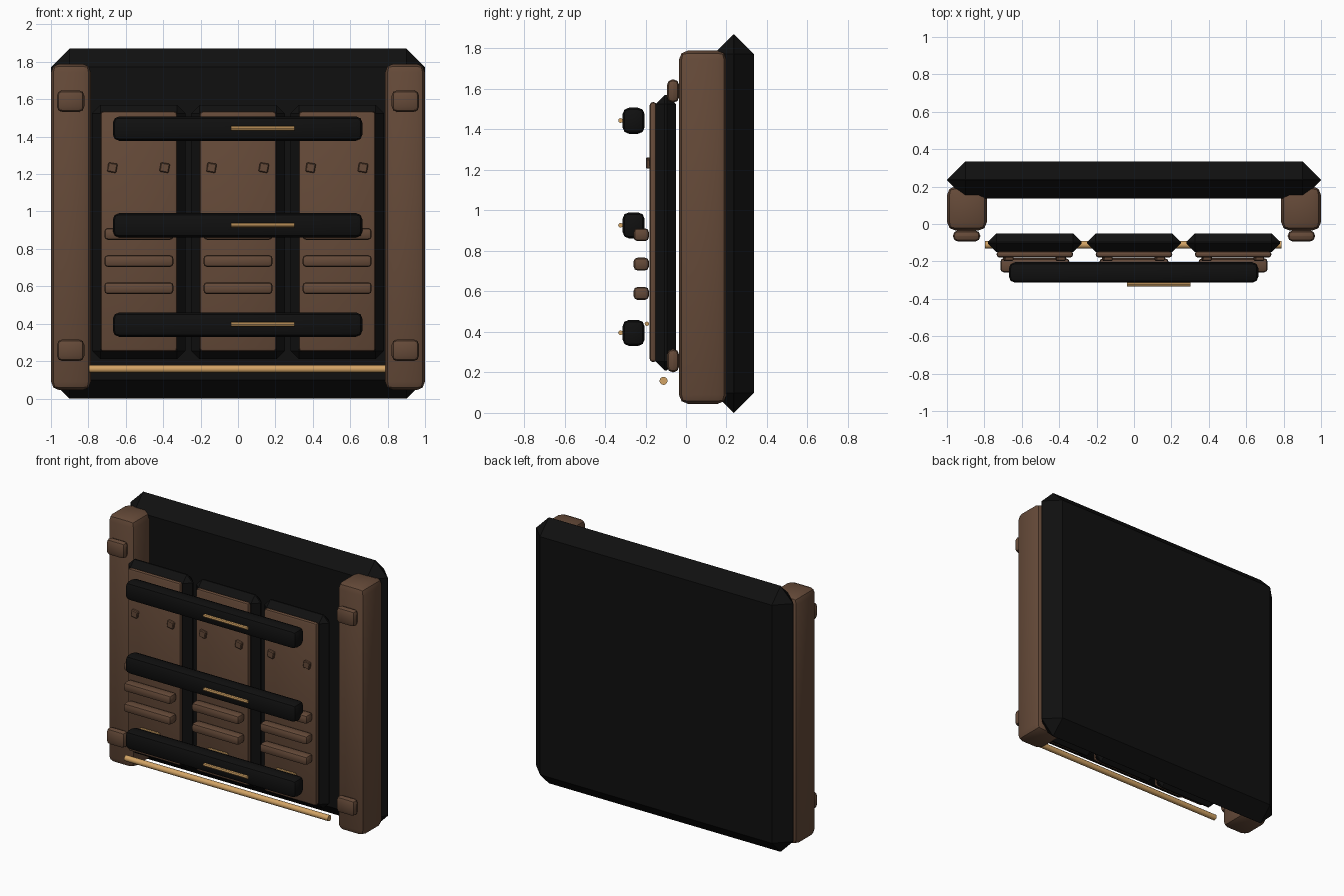
import bpy
import math

if "Cube" in bpy.data.objects:
    bpy.data.objects.remove(bpy.data.objects["Cube"])


def material(name, rgb):
    m = bpy.data.materials.new(name)
    m.diffuse_color = (*rgb, 1)
    m.use_nodes = True
    m.node_tree.nodes["Principled BSDF"].inputs["Base Color"].default_value = m.diffuse_color
    return m


BLACK = material("soft black", (0.005, 0.005, 0.005))
BROWN = material("leather brown", (0.13, 0.068, 0.04))
GOLD = material("warm gold", (0.65, 0.37, 0.13))


def block(name, center, size, mat, bevel, segments=1, turn=0.0):
    """Box with bevelled edges."""
    bpy.ops.mesh.primitive_cube_add(size=1, location=center)
    ob = bpy.context.object
    ob.name = name
    ob.scale = size
    bpy.ops.object.transform_apply(location=False, rotation=False, scale=True)
    ob.data.materials.append(mat)
    mod = ob.modifiers.new("edge bevel", 'BEVEL')
    mod.width = bevel
    mod.segments = segments
    mod.limit_method = 'NONE'
    bpy.ops.object.modifier_apply(modifier=mod.name)
    ob.rotation_euler.y = turn
    bpy.ops.object.shade_smooth_by_angle(angle=math.radians(30))
    return ob


def rod(name, center, length, radius, sides=12):
    """Gold rod lying along x."""
    bpy.ops.mesh.primitive_cylinder_add(vertices=sides, radius=radius, depth=length,
                                        location=center, rotation=(0, math.pi / 2, 0))
    ob = bpy.context.object
    ob.name = name
    ob.data.materials.append(GOLD)
    bpy.ops.object.shade_smooth_by_angle(angle=math.radians(40))
    return ob


# Back slab
block("back_slab", (0, 0.236, 0.935), (2.0, 0.198, 1.87), BLACK, 0.098)

# Side posts with corner knobs
for side, label in ((-1, "left"), (1, "right")):
    block(f"{label}_post", (side * 0.893, 0.083, 0.917), (0.213, 0.236, 1.745),
          BROWN, 0.045, 2)
    for z, level in ((0.258, "lower"), (1.59, "upper")):
        block(f"{label}_{level}_knob", (side * 0.895, -0.064, z),
              (0.146, 0.06, 0.115), BROWN, 0.028, 2)

# Three pouches: dark backing, brown face, slats, studs and a small gold trim
for i, x in enumerate((-0.53, 0, 0.53), 1):
    block(f"pouch_backing_{i}", (x, -0.1, 0.89), (0.5, 0.1, 1.36), BLACK, 0.045)
    block(f"pouch_face_{i}", (x, -0.162, 0.893), (0.41, 0.036, 1.285), BROWN, 0.017, 2)
    for j, z in enumerate((0.59, 0.735, 0.88), 1):
        block(f"pouch_slat_{i}_{j}", (x, -0.221, z), (0.37, 0.076, 0.064), BROWN, 0.02, 2)
    for dx, label in ((-0.142, "left"), (0.138, "right")):
        block(f"{label}_stud_{i}", (x + dx, -0.186, 1.234), (0.05, 0.022, 0.05),
              BROWN, 0.005, 1, math.radians(10))
    rod(f"pouch_trim_{i}", (x - 0.02, -0.193, 0.44), 0.145, 0.011, 8)

# Horizontal straps with gold strips
for i, z in enumerate((0.395, 0.926, 1.443), 1):
    block(f"strap_{i}", (-0.002, -0.259, z), (1.335, 0.11, 0.13), BLACK, 0.034, 2)
    rod(f"strap_strip_{i}", (0.132, -0.323, z + 0.001), 0.34, 0.012, 8)

# Long lower rod
rod("lower_rod", (-0.003, -0.111, 0.158), 1.585, 0.02)
